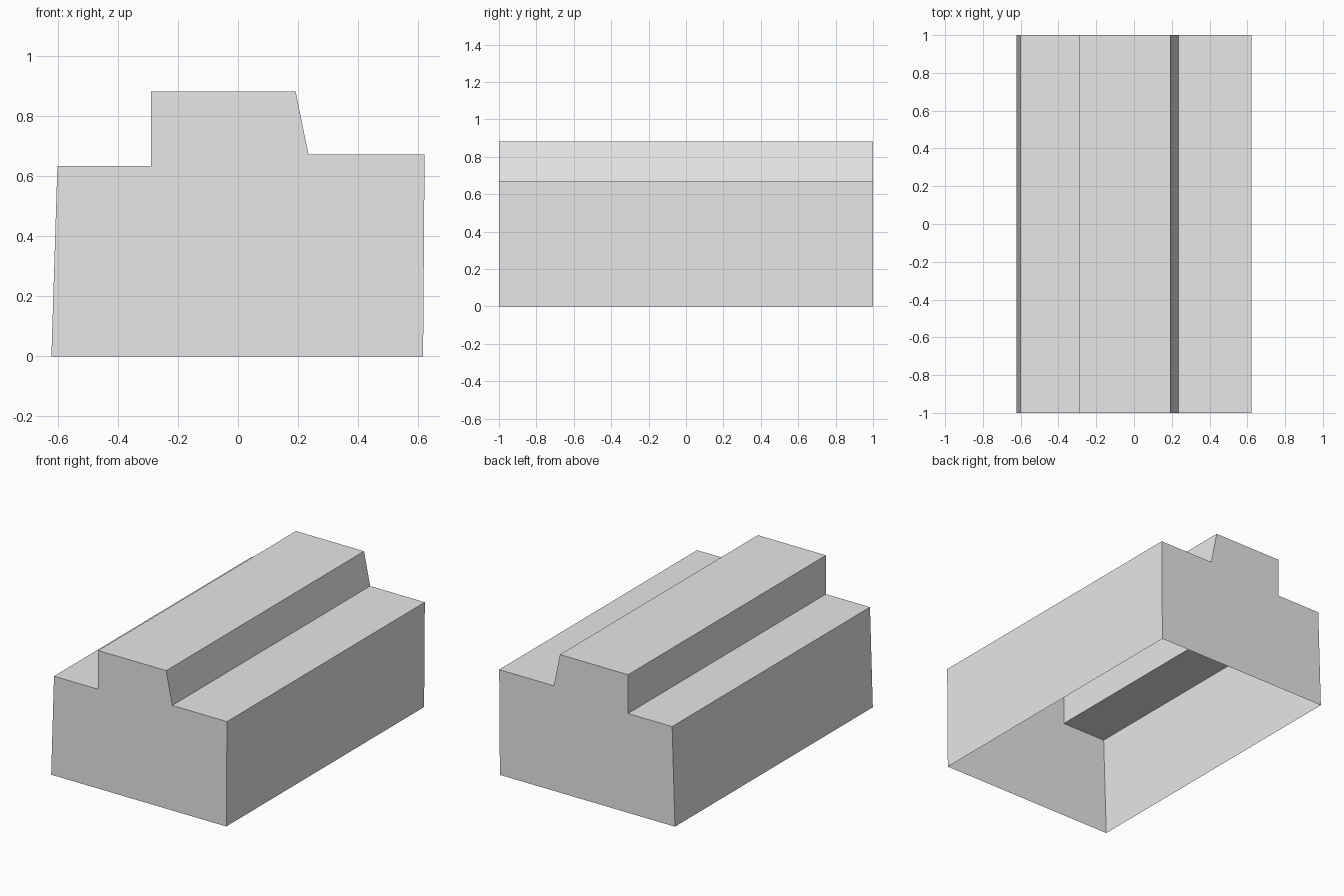
import bpy
import bmesh

default_cube = bpy.data.objects.get("Cube")
if default_cube:
    bpy.data.objects.remove(default_cube, do_unlink=True)

# Plain grey material
GREY = (0.8, 0.8, 0.8, 1.0)
grey = bpy.data.materials.new("light grey")
grey.use_nodes = True
grey.diffuse_color = GREY
grey.node_tree.nodes["Principled BSDF"].inputs["Base Color"].default_value = GREY

# Stepped cross-section (x, z), from the foot of one side wall over to the other
PROFILE = [
    (-0.622, 0), (-0.602, 0.635), (-0.29, 0.635), (-0.29, 0.883),
    (0.192, 0.883), (0.235, 0.672), (0.622, 0.672), (0.617, 0),
]
LENGTH = 2.0

# Extrude the cross-section from front to back
bm = bmesh.new()
front = bm.faces.new([bm.verts.new((x, -LENGTH / 2, z)) for x, z in PROFILE])
result = bmesh.ops.extrude_face_region(bm, geom=[front], use_keep_orig=True)
back_verts = [g for g in result["geom"] if isinstance(g, bmesh.types.BMVert)]
bmesh.ops.translate(bm, vec=(0, LENGTH, 0), verts=back_verts)
bmesh.ops.recalc_face_normals(bm, faces=bm.faces[:])

# Leave the underside open so the block is a hollow shell
underside = [f for f in bm.faces if all(v.co.z < 0.001 for v in f.verts)]
bmesh.ops.delete(bm, geom=underside, context="FACES_ONLY")

mesh = bpy.data.meshes.new("stepped_block")
bm.to_mesh(mesh)
bm.free()
mesh.materials.append(grey)
block = bpy.data.objects.new("stepped_block", mesh)
bpy.context.collection.objects.link(block)
